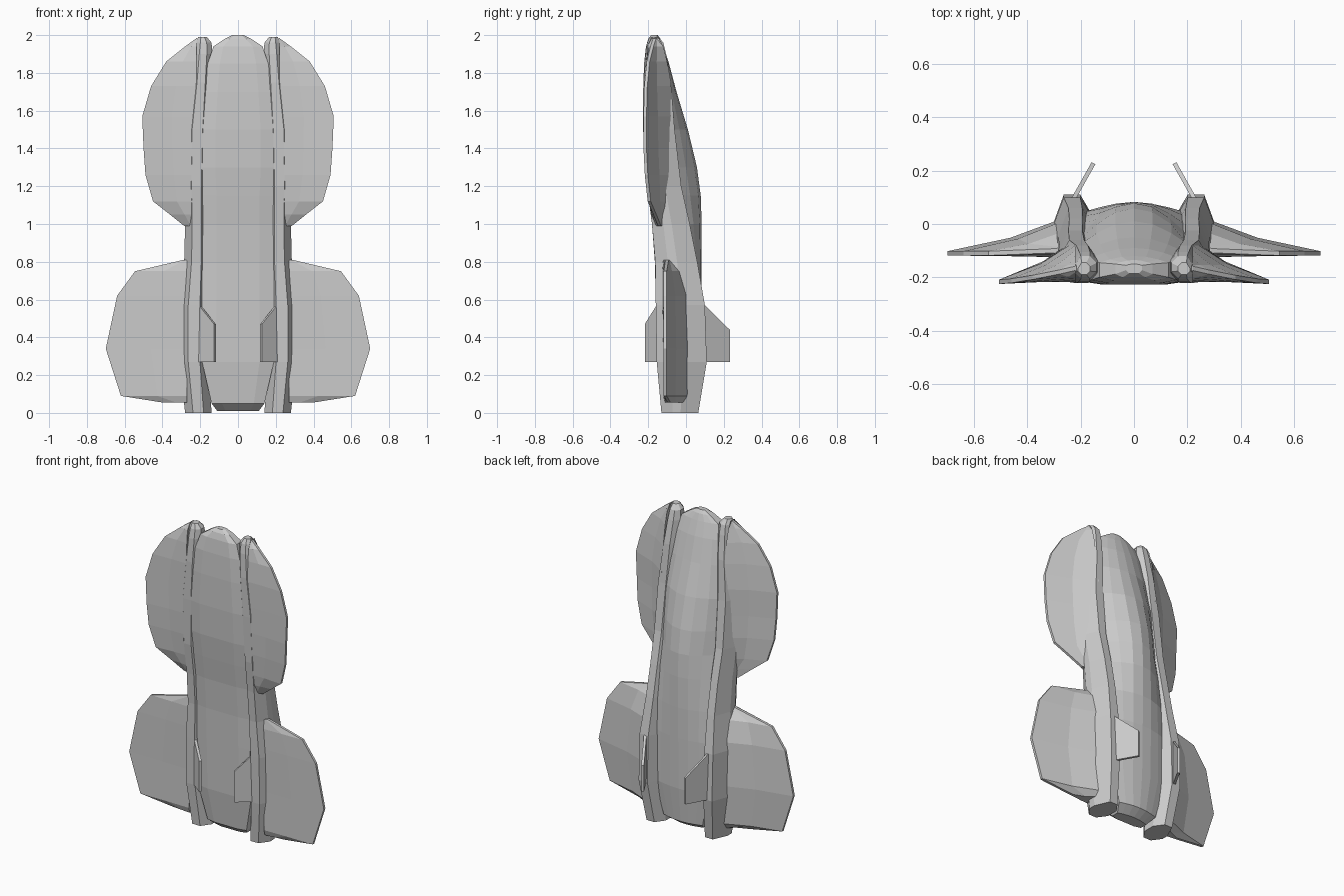
import bpy, bmesh
from mathutils import Vector

if "Cube" in bpy.data.objects:
    bpy.data.objects.remove(bpy.data.objects["Cube"])


def loft(name, rings, mirror=True):
    """Skin a list of closed point rings, cap the ends, optionally mirror in x."""
    bm = bmesh.new()
    rows = [[bm.verts.new(p) for p in ring] for ring in rings]
    n = len(rows[0])
    for a, b in zip(rows, rows[1:]):
        for i in range(n):
            j = (i + 1) % n
            bm.faces.new((a[i], a[j], b[j], b[i]))
    bm.faces.new(rows[0])
    bm.faces.new(rows[-1])
    bmesh.ops.recalc_face_normals(bm, faces=bm.faces)
    me = bpy.data.meshes.new(name)
    bm.to_mesh(me)
    bm.free()
    ob = bpy.data.objects.new(name, me)
    bpy.context.collection.objects.link(ob)
    if mirror:
        mod = ob.modifiers.new("mirror", 'MIRROR')
        mod.use_mirror_merge = False
    return ob


# Central fuselage: domed back, flat front (z, half width, back y, side y, front y)
rings = []
for z, w, yb, ys, yf in [
        (0.01, .11, .00, -.02, -.08), (0.05, .14, .055, .03, -.125),
        (0.27, .19, .075, .045, -.15), (0.60, .19, .08, .045, -.16),
        (0.80, .19, .083, .03, -.165), (1.00, .19, .083, .00, -.18),
        (1.15, .19, .078, -.03, -.20), (1.30, .20, .058, -.055, -.217),
        (1.50, .20, .01, -.075, -.227), (1.70, .18, -.05, -.10, -.227),
        (1.85, .16, -.09, -.125, -.222), (1.94, .13, -.12, -.145, -.212),
        (1.98, .07, -.135, -.15, -.20), (2.00, .03, -.15, -.155, -.185)]:
    d = yb - ys
    half = [(w * .35, yb - .12 * d), (w * .7, yb - .52 * d), (w, ys), (w, yf + .012), (w * .6, yf)]
    ring = [(0, yb)] + half + [(0, yf)] + [(-x, y) for x, y in reversed(half)]
    rings.append([(x, y, z) for x, y in ring])
loft("fuselage", rings, mirror=False)

# Engine rails along the full length (z, inner x, outer x, front y, back y)
rings = []
for z, x0, x1, y0, y1 in [
        (0.00, .14, .28, -.13, .065), (0.27, .155, .31, -.155, .11),
        (0.57, .155, .31, -.16, .10), (0.80, .155, .285, -.163, .06),
        (1.00, .155, .28, -.18, .02), (1.20, .155, .285, -.205, -.025),
        (1.50, .145, .285, -.218, -.06), (1.75, .14, .25, -.222, -.08),
        (1.90, .135, .235, -.215, -.105), (1.96, .14, .225, -.205, -.12),
        (1.99, .165, .21, -.19, -.145)]:
    a, b = (x1 - x0) * .3, (y1 - y0) * .3
    rings.append([(x, y, z) for x, y in [
        (x0 + a, y0), (x1 - a, y0), (x1, y0 + b), (x1, y1 - 1.6 * b),
        (x1 - a, y1), (x0 + a, y1), (x0, y1 - b), (x0, y0 + b)]])
loft("engine_rail", rings)


def wing(name, root, stations):
    """Stations: z, tip x, tip y, root front y, root back y."""
    out = []
    for z, tip, yt, yf, yb in stations:
        m = root + (tip - root) * .45
        mb = yt + (yb - yt) * .45
        mf = yf + (yt - yf) * .25
        out.append([(root, yb, z), (m, mb, z), (tip, yt + .008, z),
                    (tip, yt - .008, z), (m, mf, z), (root, yf, z)])
    loft(name, out)


# Rounded forward wing
wing("forward_wing", .22, [
    (0.99, .285, -.14, -.165, -.09), (1.05, .36, -.165, -.185, -.075),
    (1.12, .45, -.195, -.195, -.065), (1.26, .49, -.21, -.207, -.055),
    (1.40, .50, -.217, -.213, -.06), (1.57, .507, -.217, -.216, -.065),
    (1.73, .46, -.213, -.218, -.08), (1.86, .38, -.20, -.212, -.10),
    (1.94, .28, -.18, -.205, -.12), (1.985, .215, -.165, -.185, -.145)])

# Broad rear wing
wing("rear_wing", .27, [
    (0.055, .40, -.09, -.11, -.01), (0.09, .62, -.11, -.12, .01),
    (0.34, .70, -.11, -.12, .02), (0.62, .64, -.11, -.125, .01),
    (0.75, .545, -.11, -.125, -.03), (0.81, .29, -.10, -.12, -.07)])


def fin(name, base, tip, z_low, z_base, z_tip, t=.008):
    """Thin clipped plate rising from base to tip (x, y)."""
    d = Vector((tip[0] - base[0], tip[1] - base[1], 0)).normalized()
    n = Vector((-d.y, d.x, 0)) * t
    outline = [Vector((*base, z_low)), Vector((*tip, z_low)),
               Vector((*tip, z_tip)), Vector((*base, z_base))]
    loft(name, [[p + n * s for p in outline] for s in (-1, 1)])


# Four small stabiliser fins, inclined inwards
fin("back_fin", (.235, .08), (.152, .228), .27, .585, .44)
fin("front_fin", (.215, -.14), (.122, -.212), .27, .585, .47)
